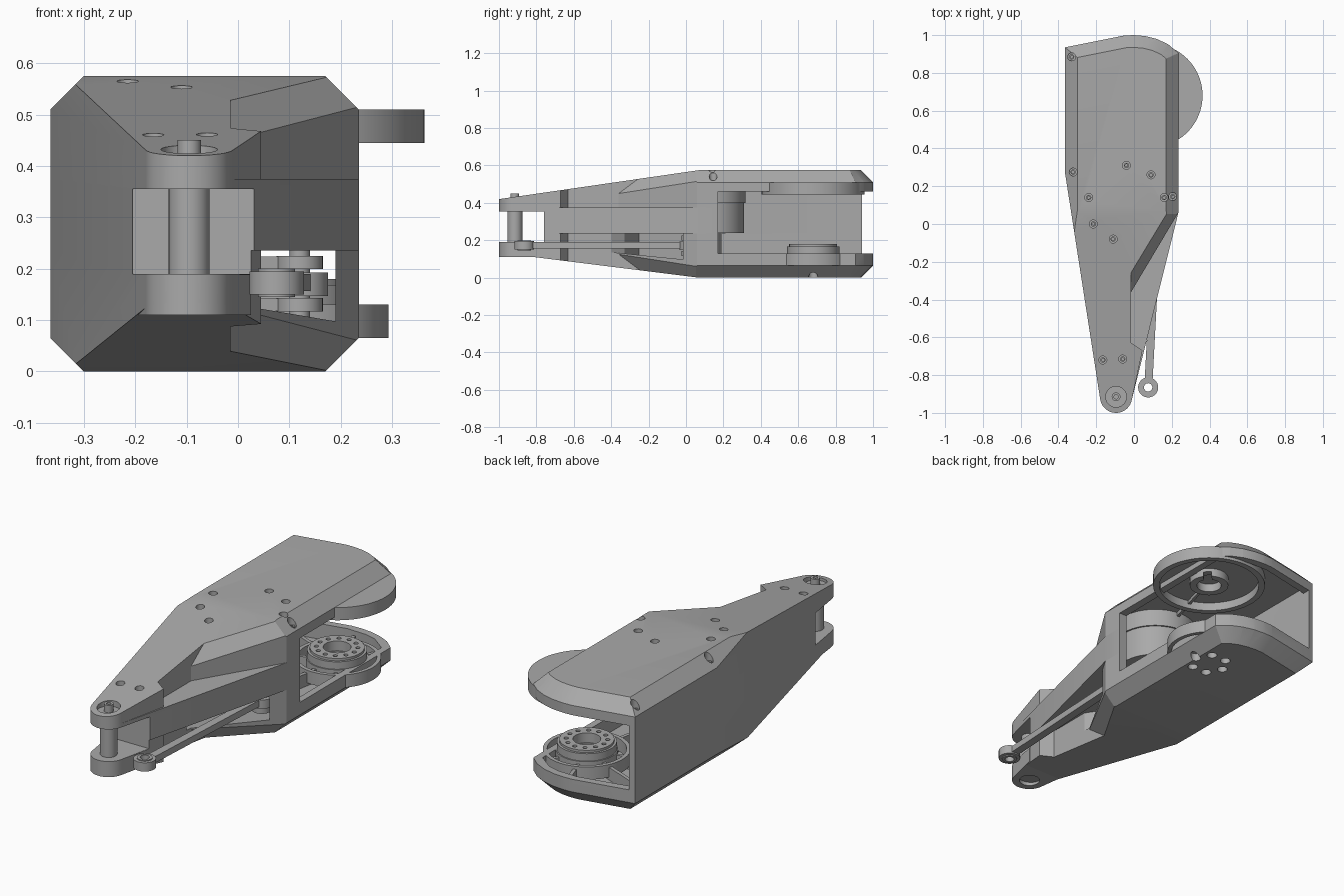
import bpy, bmesh
from math import sin, cos, radians, pi
from mathutils import Vector

if "Cube" in bpy.data.objects:
    bpy.data.objects.remove(bpy.data.objects["Cube"])

grey = bpy.data.materials.new("plain_grey")
grey.use_nodes = True
grey.diffuse_color = (0.4, 0.4, 0.4, 1)
grey.node_tree.nodes["Principled BSDF"].inputs["Base Color"].default_value = (0.4, 0.4, 0.4, 1)
helpers = []


def finish(name, bm):
    bmesh.ops.recalc_face_normals(bm, faces=bm.faces)
    mesh = bpy.data.meshes.new(name)
    bm.to_mesh(mesh)
    bm.free()
    mesh.materials.append(grey)
    ob = bpy.data.objects.new(name, mesh)
    bpy.context.collection.objects.link(ob)
    return ob


def prism(name, pts, low, high):
    """Extrude a plan outline; low and high are heights or functions of x, y."""
    bm = bmesh.new()
    at = lambda h, p: h(*p) if callable(h) else h
    bot = [bm.verts.new((*p, at(low, p))) for p in pts]
    top = [bm.verts.new((*p, at(high, p))) for p in pts]
    bm.faces.new(bot)
    bm.faces.new(top)
    for i in range(len(pts)):
        j = (i + 1) % len(pts)
        bm.faces.new((bot[i], bot[j], top[j], top[i]))
    return finish(name, bm)


def circle(c, r, n=32):
    return [(c[0] + r * cos(2 * pi * i / n), c[1] + r * sin(2 * pi * i / n)) for i in range(n)]


def disc(name, c, r, low, high, n=32):
    return prism(name, circle(c, r, n), low, high)


def ring(name, c, r_out, r_in, low, high, n=64):
    ob = disc(name, c, r_out, low, high, n)
    return boolean(ob, helper(disc("ring_cutter", c, r_in, low - 0.1, high + 0.1, n)))


def bar(name, a, b, width, low, high):
    a, b = Vector(a), Vector(b)
    d = (b - a).normalized() * width / 2
    s = Vector((-d.y, d.x))
    return prism(name, [tuple(p) for p in (a - s, b - s, b + s, a + s)], low, high)


def helper(ob):
    ob.hide_render = True
    helpers.append(ob)
    return ob


def boolean(ob, *tools, op='DIFFERENCE'):
    bpy.context.view_layer.objects.active = ob
    for t in tools:
        m = ob.modifiers.new("cut", 'BOOLEAN')
        m.operation, m.solver, m.object = op, 'EXACT', t
        bpy.ops.object.modifier_apply(modifier=m.name)
    return ob


# Plan outlines
PIN = (-0.095, -0.915)
HIP = (0.088, 0.68)
MOTOR = (-0.04, 0.115)
rear = [(.235, .905), (.18, .952), (.12, .98), (.06, .995), (0, 1), (-.05, .998), (-.365, .935)]
tip = [(PIN[0] + .085 * cos(radians(a)), PIN[1] + .085 * sin(radians(a))) for a in range(188, 351, 9)]
base = rear + [(-.365, .27)] + tip
stepped = base + [(.045, -.67), (-.015, -.63), (-.015, -.36), (.235, .06)]
straight = base + [(.235, .06)]

# Faceted envelope: box trimmed by sloped and chamfer planes
bm = bmesh.new()
bmesh.ops.create_cube(bm, size=1)
for v in bm.verts:
    v.co = Vector((v.co.x * 1, v.co.y * 2.4, .2875 + v.co.z * .575))
planes = []
edges = list(zip(rear, rear[1:])) + [((.235, 0), (.235, .9)), ((-.365, .9), (-.365, 0))]
for a, b in edges:
    n = Vector((b[1] - a[1], a[0] - b[0], 0)).normalized()
    for z, s in ((.51, 1), (.065, -1)):
        planes.append(((*a, z), n + Vector((0, 0, s))))
planes += [((0, .07, .575), (0, -.145, 1)), ((0, .07, 0), (0, -.125, -1))]
for co, no in planes:
    bmesh.ops.bisect_plane(bm, geom=bm.verts[:] + bm.edges[:] + bm.faces[:], plane_co=co,
                           plane_no=no, clear_outer=True)
    bmesh.ops.holes_fill(bm, edges=[e for e in bm.edges if e.is_boundary])
envelope = helper(finish("envelope", bm))

# Housing slabs
upper = boolean(prism("upper_shell", stepped, .375, .7), envelope, op='INTERSECT')
middle = prism("side_panel", straight, .235, .375)
lower = boolean(prism("lower_shell", stepped, -.1, .235), envelope, op='INTERSECT')

# Chamfers along the slanted side edge, top and bottom
slant = lambda x, y: .4 - x + .1775 + .75 * y - .045 + .2175 - .0
wedge_area = [(-.015, -.5), (.4, -.5), (.4, .07), (-.015, .07)]
slant = lambda x, y: .575 - (x - .175) + .75 * (y - .06)
boolean(upper, helper(prism("top_wedge", wedge_area, slant, 1)))
boolean(lower, helper(prism("bottom_wedge", wedge_area, -1, lambda x, y: .575 - slant(x, y))))

# Cavities, window and fork gap
inner_rear = [(.2, .88), (.12, .94), (.06, .957), (-.05, .96), (-.335, .9)]
cavity = helper(prism("cavity", inner_rear + [(-.335, .28), (-.29, -.1), (.06, -.1), (.19, .1)], .1, .49))
window = helper(prism("window", [(.15, .17), (.5, .17), (.5, 1.2), (-.335, 1.2), (-.335, .85), (.15, .85)],
                      .13, .46))
gap = helper(prism("gap", [(-.5, -1.2), (.3, -1.2), (.3, -.76), (-.5, -.76)], .19, .355))
pocket = helper(prism("pocket", inner_rear + [(-.335, .19), (.2, .19)], .05, .4))
crank_bay = helper(prism("crank_bay", [(-.32, .2), (-.24, -.25), (-.06, -.33), (0, -.42), (.19, -.1), (.19, .2)],
                         lambda x, y: .09 - .1 * (y - .06), .4))
boolean(upper, cavity, window)
boolean(middle, cavity, window, gap)
boolean(lower, pocket, window, crank_bay, gap)

# Screw holes with sunk screws on top
roof = lambda x, y: min(.575, .575 - .145 * (.07 - y), .875 + x, .75 - x)
flat = [(-.04, .31), (.09, .26), (.16, .14), (-.24, .14), (-.215, 0), (-.11, -.08), (-.165, -.72), (-.06, -.715)]
corner = [(-.33, .885), (-.322, .275), (.205, .145)]
for p in flat + corner:
    z = roof(*p)
    boolean(upper, helper(disc("screw_hole", p, .021, z - .03, .8, 20)))
    ring("screw", p, .014, .007, z - .035, z - .022, 16)
boolean(upper, helper(disc("counterbore", PIN, .055, .41, .7)))

# Front fork
pad = prism("lower_fork_pad", tip + [(.025, -.77), (-.2, -.77)], .11, .189)
boolean(pad, helper(prism("pad_notch", circle(PIN, .05), 0, .13)))
disc("fork_pin", PIN, .04, .13, .412)
ring("pin_head", PIN, .023, .011, .4, .45, 24)

# Upper joint cover
disc("joint_cover", HIP, .275, .488, .51, 96)
ring("joint_cover_rim", HIP, .275, .245, .445, .495, 96)
boss = ring("joint_cover_boss", HIP, .095, .06, .445, .489)
boolean(boss, helper(bar("boss_notch", HIP, (HIP[0] + .1, HIP[1] + .1), .04, .4, .47)))
bar("cover_rib", (.06, .6), (-.02, .31), .014, .47, .492)

# Lower joint bearing
ring("joint_bulge", HIP, .205, .185, .065, .13, 96)
boolean(lower, helper(disc("joint_bore", HIP, .06, .03, .4)))
ring("bearing_seat", HIP, .146, .06, .065, .13)
ring("bearing_foot", HIP, .12, .06, .045, .07)
bearing = ring("bearing", HIP, .14, .065, .125, .168)
face = ring("bearing_face", HIP, .128, .065, .167, .18)
bolt_holes = [helper(disc("bolt_hole", p, .011, .15, .3, 12)) for p in circle(HIP, .097, 12)]
boolean(bearing, *bolt_holes)
boolean(face, *bolt_holes)
for p in circle(HIP, .085, 6):
    boolean(lower, helper(disc("underside_hole", p, .025, -.1, .04, 16)))
for end in ((.19, .52), (.0, .94), (-.33, .85), (-.33, .52), (.0, .2), (.19, .85)):
    d = (Vector(end) - Vector(HIP)).normalized() * .14
    bar("floor_rib", Vector(HIP) + d, end, .018, .045, .115)

# Motor
disc("motor_body", MOTOR, .195, .24, .4, 64)
disc("motor_flange", MOTOR, .203, .4, .492, 64)
disc("motor_hub", MOTOR, .07, .1, .242)

# Crank and push rod
CRANK, BALL = (.12, .02), (.075, -.865)
for z in (.118, .2):
    bar("crank_arm", MOTOR, CRANK, .07, z, z + .024)
    disc("crank_eye", CRANK, .045, z - .001, z + .025)
disc("crank_bolt", CRANK, .02, .105, .235, 16)
ring("crank_rod_end", CRANK, .055, .02, .147, .193)
ring("ball_rod_end", BALL, .053, .024, .15, .195)
ring("ball_race", BALL, .036, .022, .145, .2)
bar("push_rod", (BALL[0] + .003, BALL[1] + .045), (CRANK[0], CRANK[1] - .045), .042, .157, .19)

# Tidy helpers and shade
for h in helpers:
    bpy.data.objects.remove(h)
for ob in bpy.context.scene.objects:
    if ob.type == 'MESH':
        bpy.ops.object.select_all(action='DESELECT')
        ob.select_set(True)
        bpy.context.view_layer.objects.active = ob
        bpy.ops.object.shade_smooth_by_angle(angle=radians(25))
